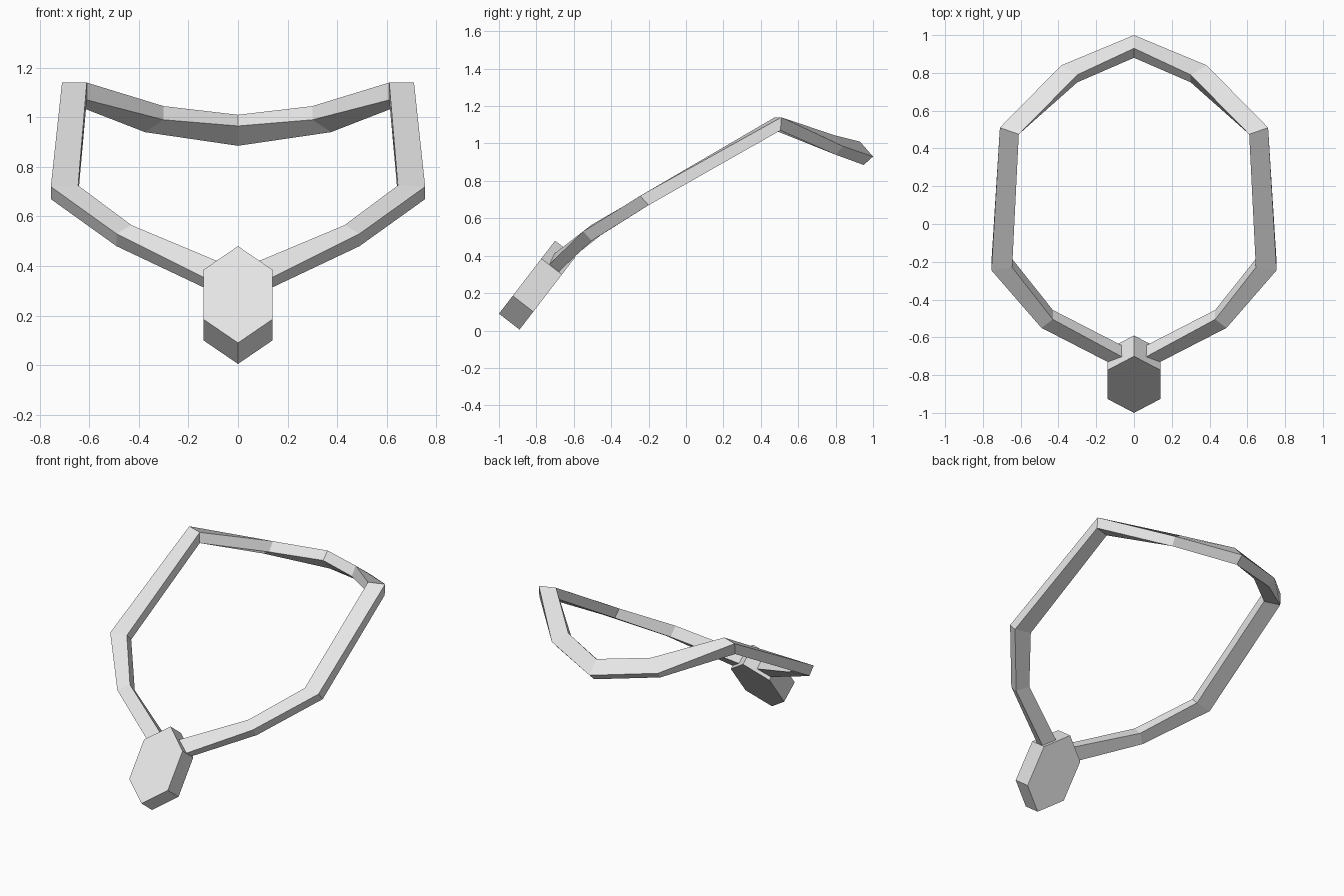
import bpy
import bmesh
from mathutils import Vector

default_cube = bpy.data.objects.get("Cube")
if default_cube:
    bpy.data.objects.remove(default_cube, do_unlink=True)

# One plain grey for everything
grey = bpy.data.materials.new("plain_grey")
grey.use_nodes = True
colour = (0.8, 0.8, 0.8, 1)
grey.diffuse_color = colour
grey.node_tree.nodes["Principled BSDF"].inputs["Base Color"].default_value = colour


def loft(name, rings, cap_start, cap_end):
    """Join matching rings of points with flat quads and optional end caps."""
    bm = bmesh.new()
    loops = [[bm.verts.new(point) for point in ring] for ring in rings]
    for first, second in zip(loops, loops[1:]):
        for i in range(len(first)):
            j = (i + 1) % len(first)
            bm.faces.new((first[i], first[j], second[j], second[i]))
    if cap_start:
        bm.faces.new(loops[0])
    if cap_end:
        bm.faces.new(loops[-1])
    bmesh.ops.recalc_face_normals(bm, faces=bm.faces[:])
    mesh = bpy.data.meshes.new(name)
    bm.to_mesh(mesh)
    bm.free()
    mesh.materials.append(grey)
    obj = bpy.data.objects.new(name, mesh)
    bpy.context.scene.collection.objects.link(obj)
    return obj


# Band: square sections from the nape round to the pendant
# Corner order: inner top, outer top, outer bottom, inner bottom
sections = [
    [(0, .93, 1.01), (0, 1, .93), (0, .95, .885), (0, .88, .965)],
    [(.3, .79, 1.045), (.385, .84, .985), (.375, .8, .94), (.3, .75, .99)],
    [(.61, .475, 1.14), (.71, .51, 1.14), (.71, .505, 1.07), (.61, .475, 1.07)],
    [(.645, -.23, .725), (.755, -.245, .72), (.755, -.2, .67), (.645, -.185, .68)],
    [(.43, -.505, .565), (.49, -.55, .53), (.49, -.505, .48), (.43, -.455, .51)],
    [(.06, -.705, .41), (.12, -.74, .345), (.12, -.69, .305), (.06, -.645, .36)],
]
band = loft("neck_band", sections, cap_start=False, cap_end=True)
mirror = band.modifiers.new("mirror_sides", "MIRROR")
mirror.use_axis[0] = True
mirror.use_clip = True

# Pendant: tall hexagonal plate leaning back
bottom = Vector((0, -1, .09))
rise = Vector((0, .3, .39))
depth = Vector((0, .11, -.085))
side = Vector((.14, 0, 0))
low, high = bottom + rise * .245, bottom + rise * .755
front = [bottom, low + side, high + side, bottom + rise, high - side, low - side]
back = [point + depth for point in front]
loft("hexagon_pendant", [front, back], cap_start=True, cap_end=True)
